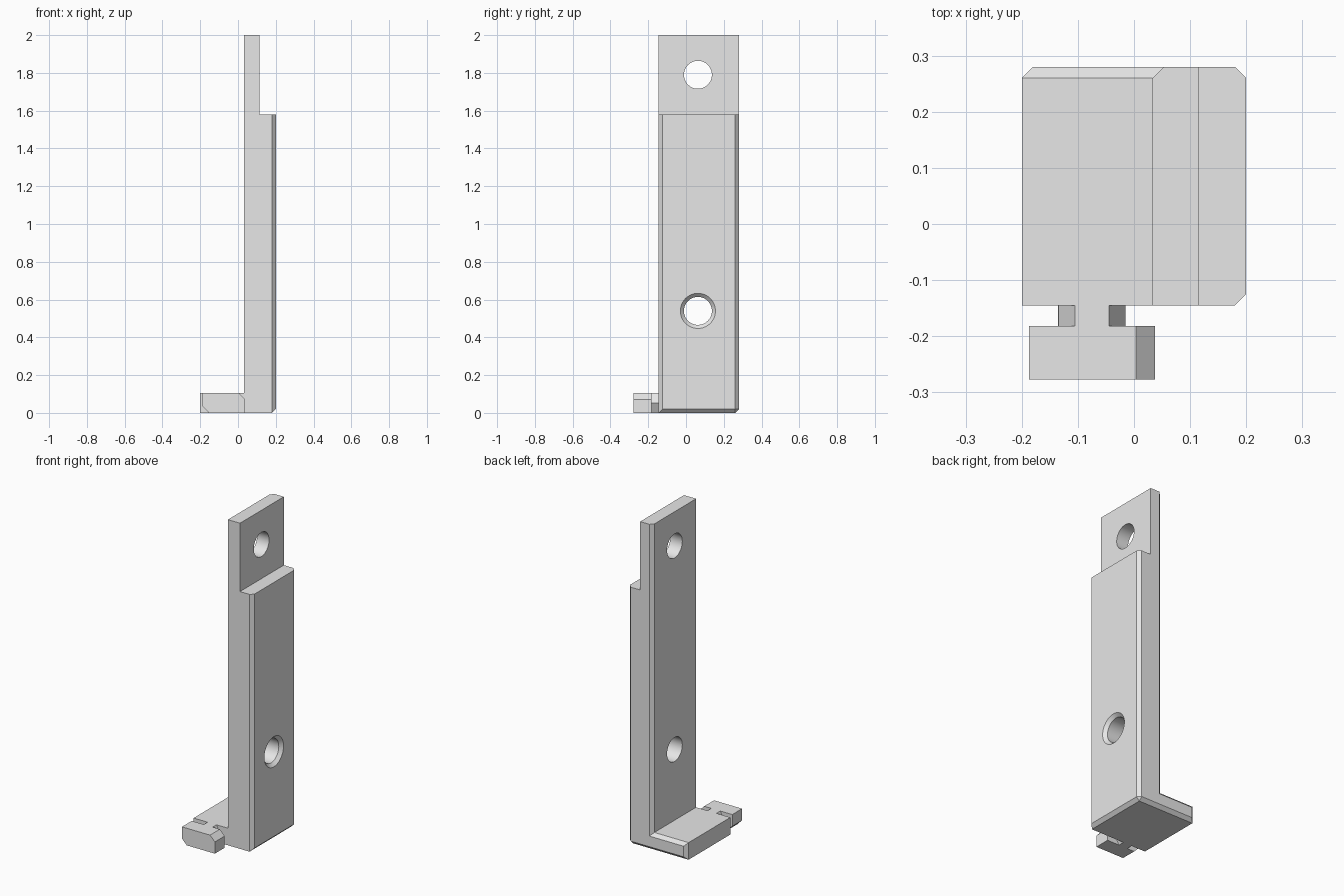
import bpy, bmesh, math

cube = bpy.data.objects.get("Cube")
if cube:
    bpy.data.objects.remove(cube)

grey = bpy.data.materials.new("light grey")
grey.use_nodes = True
COLOUR = (0.8, 0.8, 0.8, 1)
grey.diffuse_color = COLOUR
grey.node_tree.nodes["Principled BSDF"].inputs["Base Color"].default_value = COLOUR

FRONT, BACK, BEVEL = -0.145, 0.28, 0.02
INNER, OUTER, FOOT_END = 0.033, 0.2, -0.2
FOOT_TOP, STEP, TOP = 0.105, 1.58, 2.0


def extrude(name, profile, y0, y1, bevel_rule=None):
    """Extrude an x-z profile from y0 to y1, chamfering edges chosen by a rule."""
    bm = bmesh.new()
    face = bm.faces.new([bm.verts.new((x, y0, z)) for x, z in profile])
    out = bmesh.ops.extrude_face_region(bm, geom=[face])
    moved = [v for v in out["geom"] if isinstance(v, bmesh.types.BMVert)]
    bmesh.ops.translate(bm, verts=moved, vec=(0, y1 - y0, 0))
    bmesh.ops.recalc_face_normals(bm, faces=bm.faces)
    if bevel_rule:
        edges = [e for e in bm.edges if bevel_rule(*(v.co for v in e.verts))]
        bmesh.ops.bevel(bm, geom=edges, offset=BEVEL, offset_type='OFFSET',
                        segments=1, profile=0.5, affect='EDGES')
    mesh = bpy.data.meshes.new(name)
    bm.to_mesh(mesh)
    bm.free()
    mesh.materials.append(grey)
    obj = bpy.data.objects.new(name, mesh)
    bpy.context.collection.objects.link(obj)
    return obj


def chamfered(a, b):
    """Back outline below the tab, plus the outer face's front and bottom edges."""
    def both(axis, value):
        return all(abs(p[axis] - value) < 1e-4 for p in (a, b))
    back_rim = both(1, BACK) and (both(0, INNER) or both(0, FOOT_END) or both(0, OUTER)
                                  or both(2, 0) or both(2, FOOT_TOP))
    return back_rim or (both(0, OUTER) and (both(1, FRONT) or both(2, 0)))


# L-shaped bracket with a thinner tab on top
bracket = extrude("bracket", [
    (FOOT_END, 0), (OUTER, 0), (OUTER, STEP), (0.115, STEP), (0.115, TOP),
    (INNER, TOP), (INNER, FOOT_TOP), (FOOT_END, FOOT_TOP)], FRONT, BACK, chamfered)


def drill(x, z, r_inner, r_outer, depth):
    """Cut a round hole or countersink along x."""
    bpy.ops.mesh.primitive_cone_add(vertices=48, radius1=r_inner, radius2=r_outer,
                                    depth=depth, location=(x, 0.063, z),
                                    rotation=(0, math.pi / 2, 0))
    cutter = bpy.context.object
    cutter.name = "hole_cutter"
    cutter.data.materials.append(grey)
    mod = bracket.modifiers.new("hole", 'BOOLEAN')
    mod.operation, mod.solver, mod.object = 'DIFFERENCE', 'EXACT', cutter
    bpy.context.view_layer.objects.active = bracket
    bpy.ops.object.modifier_apply(modifier=mod.name)
    bpy.data.objects.remove(cutter)


# Two screw holes, the lower one countersunk on the outer face
drill(0.1, 1.79, 0.074, 0.074, 0.5)
drill(0.1, 0.54, 0.074, 0.074, 0.5)
drill(OUTER, 0.54, 0.074, 0.112, 0.038)

# Hexagonal neck joining the foot to the clip head
HEAD_BACK, MID = -0.182, FOOT_TOP / 2
extrude("clip_neck", [(-0.105, 0), (-0.045, 0), (-0.015, MID), (-0.045, FOOT_TOP),
                      (-0.105, FOOT_TOP), (-0.135, MID)], HEAD_BACK, FRONT)

# Clip head with two opposite corners cut
LEFT, RIGHT, CUT = -0.187, 0.037, 0.033
extrude("clip_head", [(LEFT + CUT, 0), (RIGHT, 0), (RIGHT, FOOT_TOP - CUT),
                      (RIGHT - CUT, FOOT_TOP), (LEFT, FOOT_TOP), (LEFT, CUT)],
        -0.277, HEAD_BACK)

# Smooth hole walls, crisp edges elsewhere
bpy.ops.object.select_all(action='DESELECT')
bracket.select_set(True)
bpy.context.view_layer.objects.active = bracket
bpy.ops.object.shade_smooth_by_angle(angle=math.radians(25))
